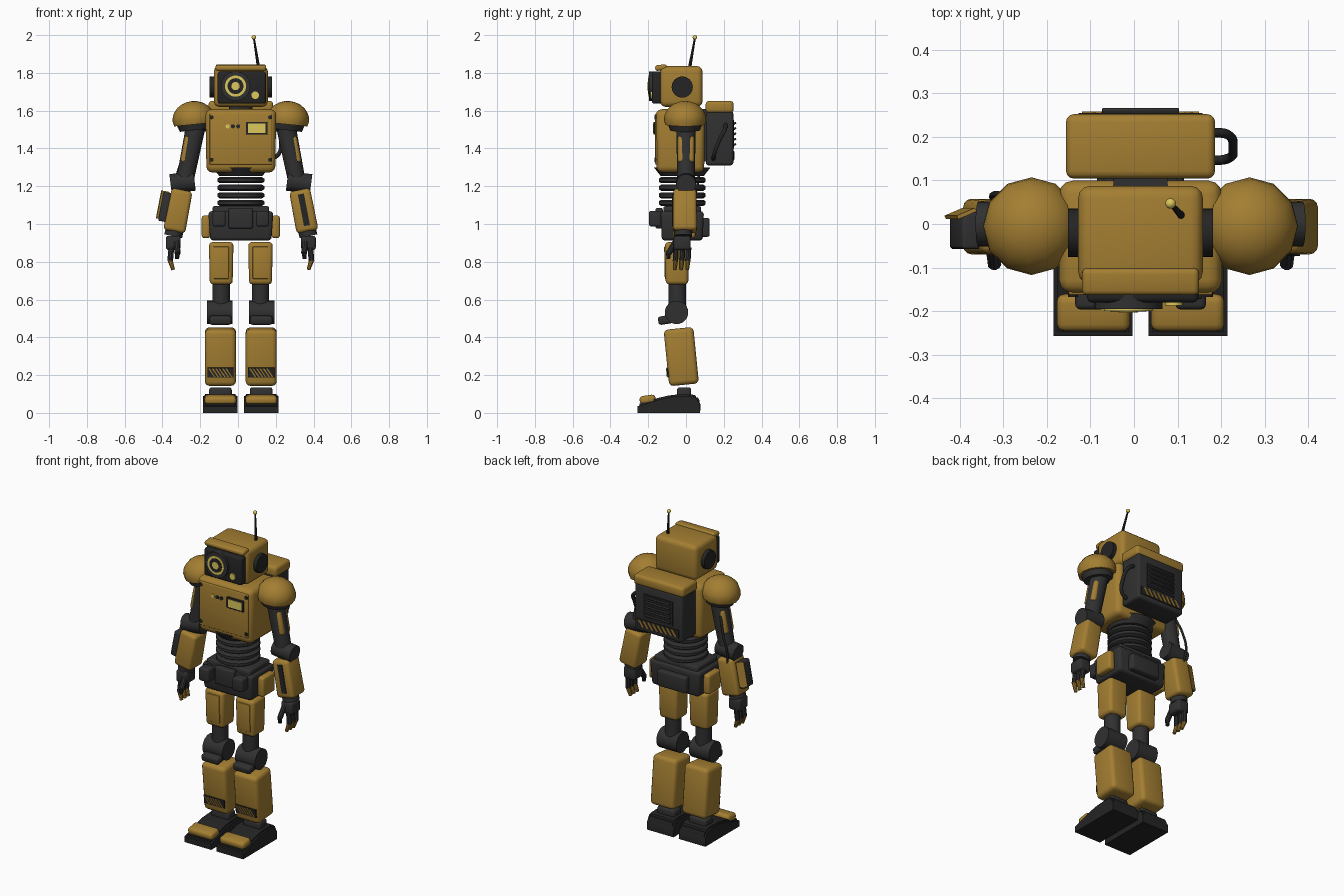
import bpy, bmesh, math
from mathutils import Vector, Matrix

cube = bpy.data.objects.get("Cube")
if cube:
    bpy.data.objects.remove(cube, do_unlink=True)

parts = []


def material(name, rgb):
    m = bpy.data.materials.new(name)
    m.use_nodes = True
    m.diffuse_color = (*rgb, 1)
    m.node_tree.nodes["Principled BSDF"].inputs["Base Color"].default_value = (*rgb, 1)
    return m


ochre = material("ochre paint", (0.37, 0.21, 0.032))
dark = material("dark metal", (0.03, 0.03, 0.031))
rubber = material("black rubber", (0.018, 0.018, 0.019))
pale = material("pale yellow glow", (0.72, 0.58, 0.11))


def finish(name, bm, mat, loc, rot=None):
    bmesh.ops.recalc_face_normals(bm, faces=bm.faces)
    mesh = bpy.data.meshes.new(name)
    bm.to_mesh(mesh)
    bm.free()
    mesh.materials.append(mat)
    ob = bpy.data.objects.new(name, mesh)
    bpy.context.collection.objects.link(ob)
    ob.matrix_world = Matrix.Translation(loc) @ (rot or Matrix())
    parts.append(ob)
    return ob


def turn(angle, axis):
    return Matrix.Rotation(angle, 4, axis)


def box(name, loc, size, mat, bevel=0.0, rot=None, taper=1.0, shear=0.0):
    """Rounded box; taper scales the bottom, shear slants it sideways."""
    bm = bmesh.new()
    bmesh.ops.create_cube(bm, size=1)
    for v in bm.verts:
        k = taper if v.co.z < 0 else 1
        v.co = Vector((v.co.x * size[0] * k + v.co.z * shear, v.co.y * size[1] * k, v.co.z * size[2]))
    if bevel:
        bmesh.ops.bevel(bm, geom=bm.edges[:], offset=bevel, offset_type='OFFSET', segments=3,
                        profile=0.5, affect='EDGES', clamp_overlap=True)
    return finish(name, bm, mat, loc, rot)


def rod(name, a, b, r1, mat, r2=None, sides=24):
    """Round bar from a to b."""
    a, b = Vector(a), Vector(b)
    bm = bmesh.new()
    bmesh.ops.create_cone(bm, cap_ends=True, segments=sides, radius1=r1,
                          radius2=r1 if r2 is None else r2, depth=(b - a).length)
    rot = (b - a).to_track_quat('Z', 'Y').to_matrix().to_4x4()
    return finish(name, bm, mat, (a + b) / 2, rot)


def lathe(name, profile, loc, mat, rot=None, sides=16):
    bm = bmesh.new()
    vs = [bm.verts.new((r, 0, z)) for r, z in profile]
    es = [bm.edges.new(p) for p in zip(vs, vs[1:])]
    bmesh.ops.spin(bm, geom=vs + es, cent=(0, 0, 0), axis=(0, 0, 1), angle=math.tau, steps=sides)
    bmesh.ops.remove_doubles(bm, verts=bm.verts, dist=1e-4)
    return finish(name, bm, mat, loc, rot)


def hose(name, points, r, mat):
    c = bpy.data.curves.new(name, 'CURVE')
    c.dimensions = '3D'
    c.bevel_depth = r
    c.bevel_resolution = 2
    c.use_fill_caps = True
    s = c.splines.new('BEZIER')
    s.bezier_points.add(len(points) - 1)
    for p, co in zip(s.bezier_points, points):
        p.co = co
        p.handle_left_type = p.handle_right_type = 'AUTO'
    c.materials.append(mat)
    ob = bpy.data.objects.new(name, c)
    bpy.context.collection.objects.link(ob)
    parts.append(ob)


def hazard(name, loc, w, h, count, rot):
    """Dark plate with slanted bright bars on its front."""
    box(name + "_plate", loc, (w, 0.008, h), rubber, rot=rot)
    step = (w - 0.03) / count
    for i in range(count):
        offset = rot @ Vector(((i + 0.5 - count / 2) * step, -0.004, 0))
        box(name + "_bar", Vector(loc) + offset, (step * 0.45, 0.006, h * 0.86), ochre,
            rot=rot, shear=-0.03)


# Head with brow, face plate, ears and antenna
box("head", (0, -0.025, 1.728), (0.286, 0.225, 0.215), ochre, 0.028)
box("brow", (0, -0.132, 1.828), (0.268, 0.062, 0.03), ochre, 0.012, turn(0.12, 'X'))
box("face_plate", (0.005, -0.155, 1.722), (0.255, 0.05, 0.17), rubber, 0.012)
for nm, r, front, m in (("lens_housing", 0.078, 0.195, dark), ("lens_ring", 0.056, 0.199, pale),
                        ("lens_glass", 0.042, 0.201, rubber), ("lens_pupil", 0.022, 0.203, pale)):
    rod(nm, (-0.028, -0.15, 1.73), (-0.028, -front, 1.73), r, m, sides=32)
rod("small_lens", (0.076, -0.16, 1.682), (0.076, -0.187, 1.682), 0.02, pale)
rod("antenna", (0.095, 0.018, 1.82), (0.069, 0.047, 1.985), 0.009, rubber, 0.005, 10)
lathe("antenna_ball", [(0.012 * math.sin(a * math.pi / 8), 0.012 * math.cos(a * math.pi / 8))
                       for a in range(9)], (0.069, 0.047, 1.988), pale)
rod("neck", (0, -0.02, 1.57), (0, -0.02, 1.64), 0.062, dark)

# Torso with bolts, lamps and display
box("torso", (0, -0.03, 1.44), (0.375, 0.26, 0.335), ochre, 0.032, taper=0.97)
box("chest_panel", (0, -0.157, 1.45), (0.33, 0.012, 0.27), ochre, 0.005)
for x in (-0.155, 0.155):
    for z in (1.565, 1.34):
        rod("chest_bolt", (x, -0.155, z), (x, -0.167, z), 0.011, rubber, sides=12)
for i, m in enumerate((pale, rubber, rubber)):
    x = -0.07 + i * 0.028
    rod("chest_lamp", (x, -0.155, 1.517), (x, -0.168, 1.517), 0.011, m, sides=12)
box("display_frame", (0.084, -0.16, 1.507), (0.115, 0.024, 0.068), rubber, 0.004)
box("display", (0.084, -0.172, 1.507), (0.092, 0.006, 0.048), pale)

# Backpack with lid, vents, warning strip and hose
box("pack_mount", (0, 0.1, 1.47), (0.124, 0.04, 0.28), dark)
box("pack", (0, 0.178, 1.455), (0.325, 0.145, 0.29), dark, 0.015)
box("pack_lid", (0, 0.178, 1.62), (0.342, 0.148, 0.064), ochre, 0.018)
box("vent_panel", (0, 0.25, 1.475), (0.2, 0.01, 0.15), rubber)
for i in range(5):
    box("vent_slat", (0, 0.256, 1.42 + i * 0.028), (0.176, 0.02, 0.011), dark, 0.003, turn(0.5, 'X'))
hazard("pack_warning", (0, 0.251, 1.362), 0.285, 0.05, 8, turn(math.pi, 'Z'))
hose("pack_hose", [(0.15, 0.21, 1.53), (0.2, 0.205, 1.5), (0.212, 0.175, 1.44),
                   (0.2, 0.15, 1.37), (0.15, 0.145, 1.34)], 0.011, rubber)

# Waist rings and pelvis
rod("waist_collar", (0, -0.02, 1.255), (0, -0.02, 1.3), 0.115, dark, 0.15)
for i in range(4):
    z = 1.232 - i * 0.04
    lathe("waist_ring", [(0, 0.016), (0.112, 0.016), (0.124, 0.008), (0.124, -0.008),
                         (0.112, -0.016), (0, -0.016)], (0, -0.02, z), dark, sides=28)
box("pelvis", (0, -0.02, 0.99), (0.345, 0.23, 0.155), dark, 0.018, taper=0.94)
box("belt", (0, -0.02, 1.06), (0.3, 0.2, 0.07), dark, 0.012)
box("buckle", (0, -0.142, 1.03), (0.13, 0.04, 0.11), dark, 0.012)
box("back_pouch", (0, 0.1, 0.982), (0.2, 0.05, 0.1), dark, 0.012)


def dome_profile():
    arc = [(0.112 * math.sin(a), 0.098 * math.cos(a)) for a in (i * math.pi / 12 for i in range(7))]
    return arc + [(0.106, -0.026), (0, -0.026)]


for s, side in ((1, "left"), (-1, "right")):
    def P(x, y, z):
        return Vector((s * x, y, z))

    # Ear and belt pouches
    rod(side + "_ear", P(0.13, -0.02, 1.725), P(0.166, -0.02, 1.725), 0.056, rubber)
    box(side + "_front_pouch", P(0.115, -0.163, 1.028), (0.07, 0.066, 0.082), dark, 0.012)
    box(side + "_hip_guard", P(0.185, -0.01, 0.985), (0.044, 0.12, 0.12), ochre, 0.014)

    # Shoulder
    tilt = turn(s * 0.1, 'Y')
    rod(side + "_shoulder_axle", P(0.14, -0.005, 1.54), P(0.25, -0.005, 1.54), 0.05, dark)
    lathe(side + "_shoulder_dome", dome_profile(), P(0.25, -0.005, 1.553), ochre, tilt, 12)
    rod(side + "_shoulder_ring", P(0.243, -0.005, 1.497), P(0.248, -0.005, 1.54), 0.08, dark, 0.095)

    # Arm
    lean = turn(-s * 0.19, 'Y')
    rod(side + "_upper_arm", P(0.238, 0, 1.52), P(0.296, 0, 1.23), 0.052, dark, 0.046)
    box(side + "_arm_plate", P(0.278, 0, 1.393), (0.06, 0.085, 0.145), ochre, 0.015, lean)
    rod(side + "_elbow", P(0.245, 0, 1.228), P(0.372, 0, 1.212), 0.052, dark)
    box(side + "_forearm", P(0.332, -0.006, 1.07), (0.112, 0.122, 0.225), ochre, 0.02, lean, 1.05)
    rod(side + "_wrist", P(0.349, -0.015, 0.975), P(0.358, -0.015, 0.935), 0.048, dark)

    # Hand
    box(side + "_palm", P(0.358, -0.02, 0.9), (0.078, 0.09, 0.075), dark, 0.014)
    for y in (-0.052, -0.018, 0.014):
        rod(side + "_finger", P(0.368, y, 0.875), P(0.374, y - 0.004, 0.805), 0.015, dark, sides=10)
        rod(side + "_fingertip", P(0.375, y - 0.004, 0.81), P(0.358, y - 0.008, 0.758), 0.014, ochre, 0.01, 10)
    rod(side + "_thumb", P(0.34, -0.055, 0.905), P(0.335, -0.092, 0.845), 0.016, dark, sides=10)
    rod(side + "_thumb_tip", P(0.335, -0.092, 0.848), P(0.338, -0.094, 0.815), 0.014, rubber, 0.01, 10)

    # Thigh and knee
    box(side + "_thigh", P(0.104, -0.048, 0.792), (0.13, 0.128, 0.225), ochre, 0.02, taper=0.93)
    box(side + "_thigh_panel", P(0.104, -0.11, 0.795), (0.082, 0.008, 0.17), ochre, 0.003, turn(0.02, 'X'))
    rod(side + "_lower_thigh", P(0.104, -0.046, 0.7), P(0.104, -0.046, 0.55), 0.046, dark)
    rod(side + "_knee", P(0.043, -0.05, 0.532), P(0.179, -0.05, 0.532), 0.062, dark)
    box(side + "_knee_pad", P(0.108, -0.11, 0.492), (0.118, 0.075, 0.045), dark, 0.014, turn(0.15, 'X'))

    # Shin with warning patch
    slope = turn(0.1, 'X')
    shin = P(0.108, -0.025, 0.298)
    box(side + "_shin", shin, (0.164, 0.158, 0.3), ochre, 0.024, slope)
    hazard(side + "_shin_warning", shin + slope @ Vector((0, -0.08, -0.077)), 0.138, 0.052, 6, slope)

    # Foot
    box(side + "_ankle", P(0.108, -0.01, 0.105), (0.12, 0.075, 0.06), dark, 0.014)
    sole = [(-0.257, 0), (0.075, 0), (0.077, 0.055), (0.06, 0.09), (0.02, 0.1),
            (-0.08, 0.095), (-0.16, 0.076), (-0.257, 0.045)]
    bm = bmesh.new()
    face = bm.faces.new([bm.verts.new((-0.091, y, z)) for y, z in sole])
    new = bmesh.ops.extrude_face_region(bm, geom=[face])["geom"]
    bmesh.ops.translate(bm, vec=(0.182, 0, 0), verts=[v for v in new if isinstance(v, bmesh.types.BMVert)])
    bmesh.ops.bevel(bm, geom=[e for e in bm.edges if min(v.co.z for v in e.verts) > 0.04],
                    offset=0.01, segments=2, affect='EDGES', clamp_overlap=True)
    finish(side + "_foot", bm, rubber, P(0.109, 0, 0))
    box(side + "_toe_cap", P(0.108, -0.203, 0.07), (0.168, 0.085, 0.046), ochre, 0.018, turn(0.15, 'X'))

# Forearm fittings: slot on the left, wrist console and cable on the right
box("forearm_slot", (0.334, -0.069, 1.075), (0.032, 0.008, 0.17), rubber, rot=turn(-0.19, 'Y'))
box("forearm_console", (-0.402, -0.015, 1.09), (0.045, 0.085, 0.155), dark, 0.008, turn(0.19, 'Y'))
box("console_flap", (-0.413, 0.024, 1.1), (0.046, 0.009, 0.15), ochre, rot=turn(0.19, 'Y') @ turn(0.4, 'Z'))
hose("arm_cable", [(-0.28, 0.04, 1.43), (-0.315, 0.066, 1.33), (-0.34, 0.066, 1.24),
                   (-0.33, 0.045, 1.14)], 0.007, rubber)

# Smooth shading, then centre the whole figure
bpy.ops.object.select_all(action='DESELECT')
for ob in parts:
    ob.location.x += 0.015
    if ob.type == 'MESH':
        ob.select_set(True)
        bpy.context.view_layer.objects.active = ob
bpy.ops.object.shade_smooth_by_angle(angle=math.radians(35))
